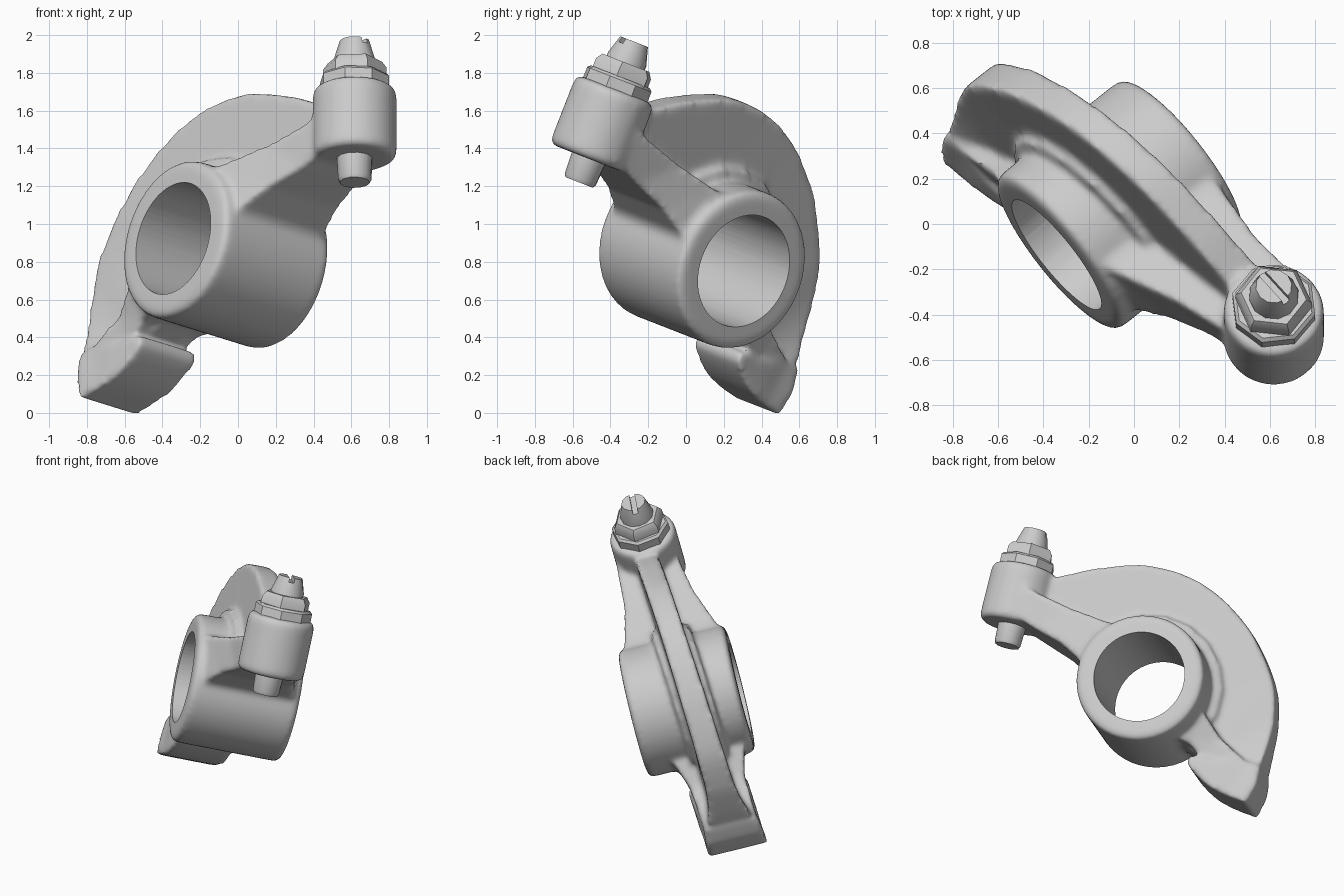
import bpy, bmesh, math
from mathutils import Vector, Matrix

if "Cube" in bpy.data.objects:
    bpy.data.objects.remove(bpy.data.objects["Cube"])

# Local frame of the part: a = along arm, b = bolt direction, c = bore axis
c_ax = Vector((-.76, -.605, .236)).normalized()
b_ax = Vector((0, c_ax.z, -c_ax.y)).normalized()
a_ax = b_ax.cross(c_ax)
FRAME = Matrix.Translation((-.065, .085, .8375)) @ Matrix((a_ax, b_ax, c_ax)).transposed().to_4x4()
BOLT_A, BOLT_C = 1.01, -.035


def make(name, bm):
    bmesh.ops.recalc_face_normals(bm, faces=bm.faces)
    me = bpy.data.meshes.new(name)
    bm.to_mesh(me)
    bm.free()
    ob = bpy.data.objects.new(name, me)
    bpy.context.collection.objects.link(ob)
    ob.matrix_world = FRAME
    return ob


def plate(bm, pts):
    """Closed profile of (a, b, half width), drifting slightly sideways along the arm."""
    def mid(a):
        return .03 - .09 * a
    lo = [bm.verts.new((a, b, mid(a) - w)) for a, b, w in pts]
    hi = [bm.verts.new((a, b, mid(a) + w)) for a, b, w in pts]
    caps = [bm.faces.new(lo), bm.faces.new(hi)]
    for i in range(len(pts)):
        j = (i + 1) % len(pts)
        bm.faces.new((lo[i], lo[j], hi[j], hi[i]))
    bmesh.ops.triangulate(bm, faces=caps)


def lathe(bm, profile, sides, along_bolt=True, turn=0):
    """Stacked rings of (radius, height) round the bolt axis or the bore axis."""
    rings = []
    for r, h in profile:
        ring = []
        for i in range(sides):
            t = turn + 2 * math.pi * i / sides
            x, y = r * math.cos(t), r * math.sin(t)
            ring.append(bm.verts.new((BOLT_A + x, h, BOLT_C + y) if along_bolt else (x, y, h)))
        rings.append(ring)
    for p, q in zip(rings, rings[1:]):
        for i in range(sides):
            j = (i + 1) % sides
            bm.faces.new((p[i], p[j], q[j], q[i]))
    bm.faces.new(rings[0])
    bm.faces.new(rings[-1])


def spline(pts, n=6):
    """Catmull-Rom curve through the points."""
    v = [Vector(p) for p in [pts[0]] + pts + [pts[-1]]]
    out = []
    for p0, p1, p2, p3 in zip(v, v[1:], v[2:], v[3:]):
        for k in range(n):
            t = k / n
            out.append(tuple(.5 * (2 * p1 + (p2 - p0) * t + (2 * p0 - 5 * p1 + 4 * p2 - p3) * t * t
                                   + (3 * p1 - p0 - 3 * p2 + p3) * t ** 3)))
    return out + [tuple(v[-1])]


def apply_mods(ob):
    bpy.context.view_layer.objects.active = ob
    for m in list(ob.modifiers):
        bpy.ops.object.modifier_apply(modifier=m.name)


def cut(ob, cutter):
    m = ob.modifiers.new("cut", 'BOOLEAN')
    m.operation, m.object, m.solver = 'DIFFERENCE', cutter, 'EXACT'
    bpy.context.view_layer.update()
    apply_mods(ob)
    bpy.data.objects.remove(cutter)


def shade(ob, deg):
    bpy.ops.object.select_all(action='DESELECT')
    ob.select_set(True)
    bpy.context.view_layer.objects.active = ob
    bpy.ops.object.shade_smooth_by_angle(angle=math.radians(deg))


# Cast body: all solids in one mesh, fused with soft fillets
bm = bmesh.new()
# boss round the bore
lathe(bm, [(.405, -.365), (.43, -.345), (.43, .345), (.405, .365)], 64, along_bolt=False)
# curved fin
arc = spline([(.95, .55, .08), (.775, .625, .08), (.52, .74, .08), (.18, .83, .08), (-.19, .775, .08),
              (-.53, .56, .085), (-.775, .25, .09), (-.86, -.01, .095), (-.87, -.22, .12), (-.86, -.4, .17)])
plate(bm, arc + [(-.78, -.5, .17), (-.5, -.4, .1), (0, -.2, .08), (.4, .2, .08), (.95, .3, .08)])
# wider root where the fin meets the boss
root = [(.5 * math.cos(math.radians(t)), .5 * math.sin(math.radians(t)), .13) for t in range(30, 230, 20)]
plate(bm, root)
# arm from boss to barrel
plate(bm, [(.05, .33, .31), (.33, .345, .31), (.6, .4, .24), (.95, .49, .2), (.95, .28, .19),
           (.8, .22, .2), (.6, .15, .25), (.45, .06, .3), (.35, -.1, .28), (.05, .1, .3)])
# neck from boss to foot
plate(bm, [(-.25, -.05, .3), (-.42, -.1, .25), (-.56, -.24, .19), (-.76, -.36, .18), (-.8, -.53, .18),
           (-.5, -.42, .17), (-.38, -.33, .2), (-.2, -.3, .26)])
# foot pad
pad = spline([(-.39, -.40, .2), (-.4, -.465, .2), (-.5, -.545, .2), (-.63, -.605, .2), (-.84, -.645, .2)], 4)
plate(bm, pad + [(-.88, -.5, .195), (-.87, -.38, .175), (-.77, -.36, .175), (-.58, -.41, .195)])
# barrel holding the bolt
lathe(bm, [(.2, .255), (.222, .275), (.222, .62), (.205, .65)], 48)
body = make("rocker_body", bm)
m = body.modifiers.new("fuse", 'REMESH')
m.mode, m.voxel_size = 'VOXEL', .016
m = body.modifiers.new("fillet", 'SMOOTH')
m.factor, m.iterations = .5, 14
apply_mods(body)

# bore through the boss
bm = bmesh.new()
lathe(bm, [(.305, -.6), (.305, .6)], 64, along_bolt=False)
cut(body, make("bore_cutter", bm))
shade(body, 40)

# lock nut: wide lower tier and chamfered hexagon
bm = bmesh.new()
lathe(bm, [(.19, .60), (.19, .705), (.175, .72)], 8, turn=.2)
nut_flange = make("nut_flange", bm)
bm = bmesh.new()
lathe(bm, [(.17, .70), (.17, .765), (.145, .80)], 6, turn=.3)
nut = make("lock_nut", bm)

# adjusting bolt: slotted tapered top, short tapered end below
bm = bmesh.new()
lathe(bm, [(.08, .12), (.09, .14), (.098, .3), (.11, .7), (.11, .82), (.08, .92)], 12)
bolt = make("adjusting_bolt", bm)
bm = bmesh.new()
bmesh.ops.create_cube(bm, size=1, matrix=Matrix.Translation((BOLT_A, .95, BOLT_C))
                      @ Matrix.Diagonal((.3, .12, .035, 1)))
cut(bolt, make("slot_cutter", bm))
for ob in (nut_flange, nut, bolt):
    shade(ob, 35)
